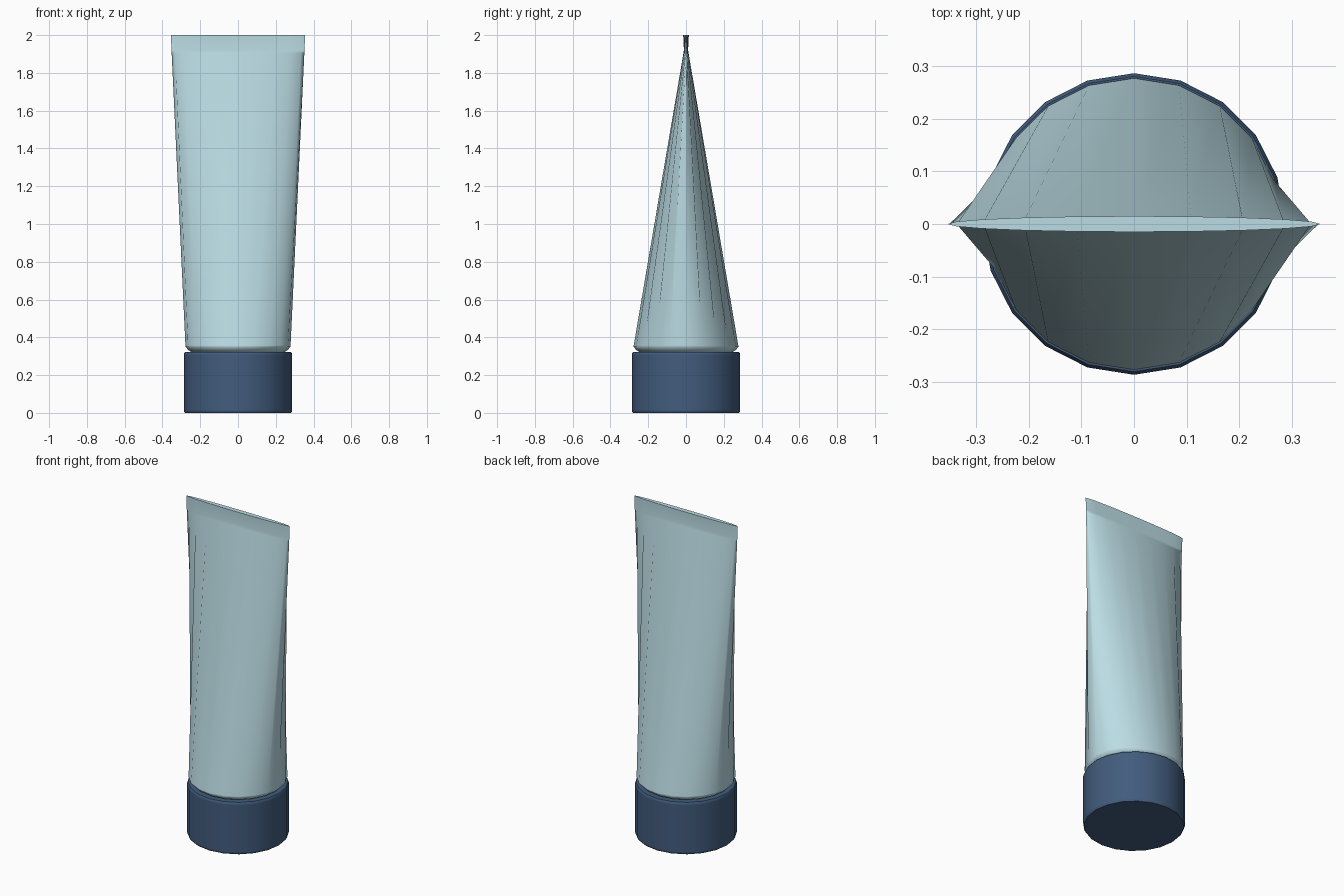
import bpy, bmesh, math

cube = bpy.data.objects.get("Cube")
if cube:
    bpy.data.objects.remove(cube, do_unlink=True)

SIDES = 20


def material(name, rgb):
    m = bpy.data.materials.new(name)
    m.use_nodes = True
    m.diffuse_color = (*rgb, 1)
    m.node_tree.nodes["Principled BSDF"].inputs["Base Color"].default_value = (*rgb, 1)
    return m


def loft(name, rings, mat, angle):
    """Closed skin through elliptical rings given as (z, x radius, y radius)."""
    bm = bmesh.new()
    loops = []
    for z, rx, ry in rings:
        turn = [2 * math.pi * i / SIDES for i in range(SIDES)]
        loops.append([bm.verts.new((rx * math.cos(a), ry * math.sin(a), z)) for a in turn])
    for low, high in zip(loops, loops[1:]):
        for i in range(SIDES):
            j = (i + 1) % SIDES
            bm.faces.new((low[i], low[j], high[j], high[i]))
    bm.faces.new(loops[0][::-1])
    bm.faces.new(loops[-1])
    mesh = bpy.data.meshes.new(name)
    bm.to_mesh(mesh)
    bm.free()
    mesh.materials.append(mat)
    obj = bpy.data.objects.new(name, mesh)
    bpy.context.collection.objects.link(obj)
    bpy.ops.object.select_all(action='DESELECT')
    obj.select_set(True)
    bpy.context.view_layer.objects.active = obj
    bpy.ops.object.shade_smooth_by_angle(angle=math.radians(angle))
    return obj


def between(a, b, t):
    """Ring part of the way from ring a to ring b."""
    return tuple(p + (q - p) * t for p, q in zip(a, b))


pale_blue = material("pale_blue", (0.50, 0.72, 0.78))
navy = material("navy", (0.054, 0.107, 0.205))

# Screw cap with small eased rims, supporting rings keep the wall evenly shaded
loft("cap", [(0, 0.281, 0.281), (0.01, 0.287, 0.287), (0.016, 0.287, 0.287),
             (0.306, 0.287, 0.287), (0.312, 0.287, 0.287), (0.322, 0.281, 0.281)], navy, 35)

# Tube: narrow shoulder, round base, flattening to a crimped end
base, crimp = (0.35, 0.278, 0.278), (1.92, 0.352, 0.011)
loft("tube_body", [(0.318, 0.24, 0.24), (0.332, 0.262, 0.262), base,
                   between(base, crimp, 0.004), between(base, crimp, 0.99),
                   crimp, (2.0, 0.355, 0.015)], pale_blue, 60)
